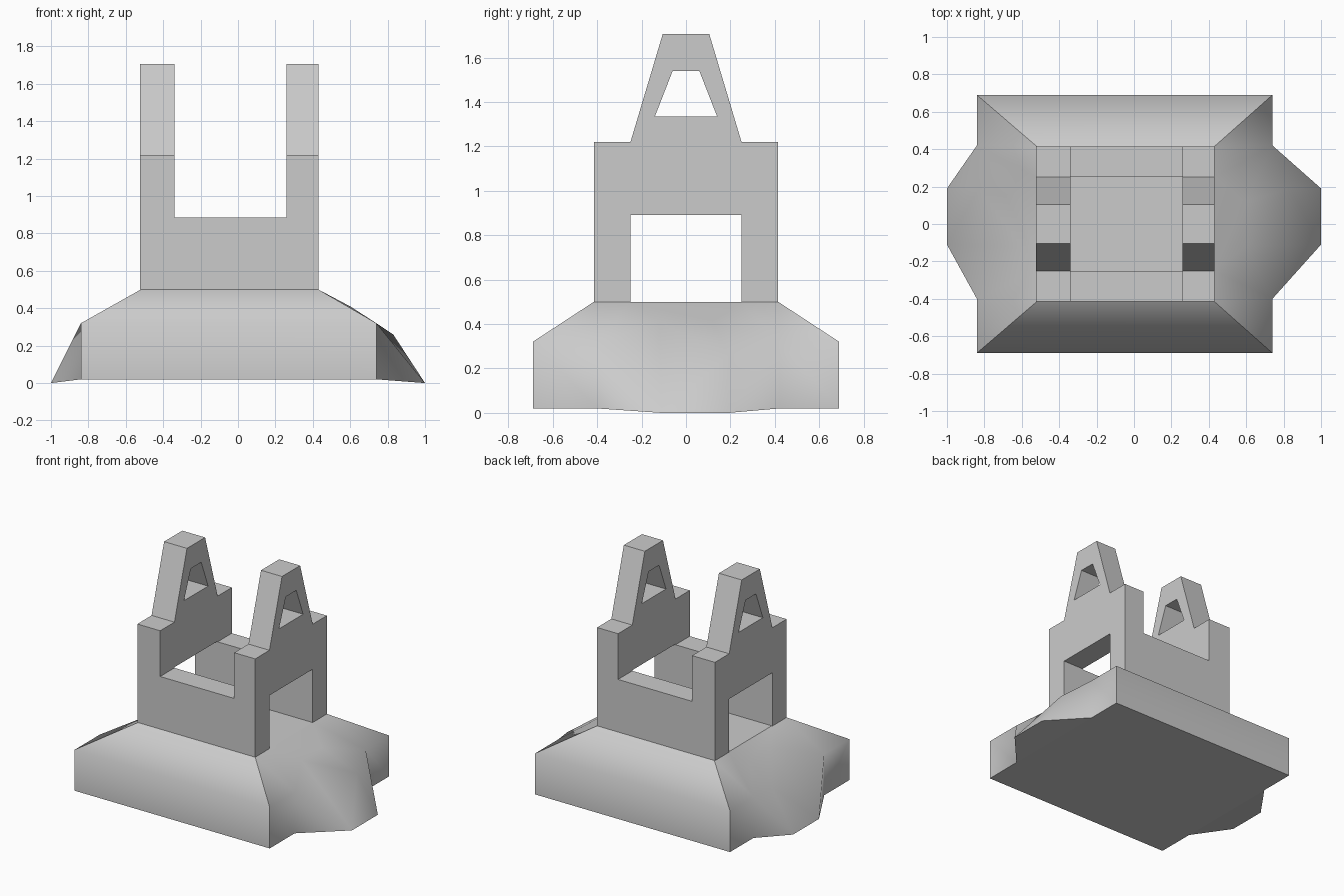
import bpy, bmesh
from math import radians

if "Cube" in bpy.data.objects:
    bpy.data.objects.remove(bpy.data.objects["Cube"])


def flared_base():
    bm = bmesh.new()
    cache, group = {}, {}

    def face(name, *pts):
        verts = []
        for p in pts:
            if p not in cache:
                cache[p] = bm.verts.new(p)
            verts.append(cache[p])
        group[bm.faces.new(verts)] = name

    def side(name, top_x, mid_x, wall_x, ridge, tip_x):
        # Points run from the front (a) to the back (b)
        ta, tb = (top_x, -.415, .5), (top_x, .415, .5)
        ia, ib = (top_x, -.25, .5), (top_x, .25, .5)
        ma, mb = (mid_x, -.12, .41), (mid_x, .12, .41)
        ca, cb = (wall_x, -.69, .32), (wall_x, .69, .32)
        wa, wb = (wall_x, -.4, .32), (wall_x, .42, .32)
        ca0, cb0 = (wall_x, -.69, .02), (wall_x, .69, .02)
        wa0, wb0 = (wall_x, -.4, .02), (wall_x, .42, .02)
        pa, pb = (tip_x, -.11, 0), (tip_x, .19, 0)
        for f in ((ta, ca, wa), (ta, wa, ia), (ia, wa, ma), (ma, wa, pa),
                  (ma, pa, ridge), (pa, pb, ridge), (ma, ridge, mb),
                  (mb, ridge, wb), (ib, mb, wb), (tb, ib, wb), (tb, wb, cb),
                  (ia, ma, mb, ib), (ca, ca0, wa0, wa), (wa, wa0, pa),
                  (wb, wb0, pb, ridge), (wb, wb0, cb0, cb)):
            face(name, *f)
        face("under_" + name, wa0, pa, pb, wb0)
        return [ta, ia, ib, tb], [ca0, wa0, wb0, cb0], ca, cb

    rt, r0, rca, rcb = side("right", .43, .6, .74, (.83, .19, .26), 1)
    lt, l0, lca, lcb = side("left", -.52, -.6, -.84, (-.83, .19, .3), -1)
    face("top", *rt, *lt[::-1])
    face("bottom", *r0, *l0[::-1])
    for name, i, lc, rc in (("front", 0, lca, rca), ("back", 3, lcb, rcb)):
        face(name, lt[i], rt[i], rc, lc)
        face(name, lc, rc, r0[i], l0[i])

    # Smooth within each side, sharp where two sides meet
    bmesh.ops.recalc_face_normals(bm, faces=bm.faces[:])
    for f in bm.faces:
        f.smooth = True
    for e in bm.edges:
        e.smooth = len({group[f] for f in e.link_faces}) == 1
    me = bpy.data.meshes.new("flared_base")
    bm.to_mesh(me)
    bm.free()
    ob = bpy.data.objects.new("flared_base", me)
    bpy.context.collection.objects.link(ob)


def extruded_profile(name, outlines, x0, x1):
    # Outlines are (y, z) loops, extruded along x; inner loops become holes
    cu = bpy.data.curves.new(name, "CURVE")
    cu.dimensions = "2D"
    cu.fill_mode = "BOTH"
    cu.extrude = (x1 - x0) / 2
    for pts in outlines:
        sp = cu.splines.new("POLY")
        sp.points.add(len(pts) - 1)
        for p, (y, z) in zip(sp.points, pts):
            p.co = (y, z, 0, 1)
        sp.use_cyclic_u = True
    ob = bpy.data.objects.new(name, cu)
    ob.location.x = (x0 + x1) / 2
    ob.rotation_euler = (radians(90), 0, radians(90))
    bpy.context.collection.objects.link(ob)
    bpy.ops.object.select_all(action="DESELECT")
    ob.select_set(True)
    bpy.context.view_layer.objects.active = ob
    bpy.ops.object.convert(target="MESH")
    ob = bpy.context.object
    bm = bmesh.new()
    bm.from_mesh(ob.data)
    bmesh.ops.remove_doubles(bm, verts=bm.verts[:], dist=1e-4)
    bmesh.ops.recalc_face_normals(bm, faces=bm.faces[:])
    for f in bm.faces:
        f.smooth = False
    bm.to_mesh(ob.data)
    bm.free()
    return ob


flared_base()

# Upright frame: stepped, tapered outline with a doorway and a small window
half = [(.25, .5), (.25, .89)]
outer = [(.415, .5), (.415, 1.22), (.25, 1.22), (.105, 1.705)]
outline = (outer + [(-y, z) for y, z in outer[::-1]]
           + [(-y, z) for y, z in half] + half[::-1])
window = [(.14, 1.335), (.06, 1.54), (-.06, 1.54), (-.14, 1.335)]
frame = extruded_profile("upright_frame", [outline, window], -.525, .43)

# Wide gap between the two uprights
cutter = extruded_profile(
    "gap_cutter", [[(-.6, .885), (.6, .885), (.6, 1.9), (-.6, 1.9)]], -.34, .26)
cutter.hide_render = True
mod = frame.modifiers.new("gap", "BOOLEAN")
mod.operation = "DIFFERENCE"
mod.solver = "EXACT"
mod.object = cutter
bpy.context.view_layer.objects.active = frame
bpy.ops.object.modifier_apply(modifier="gap")
bpy.data.objects.remove(cutter)
